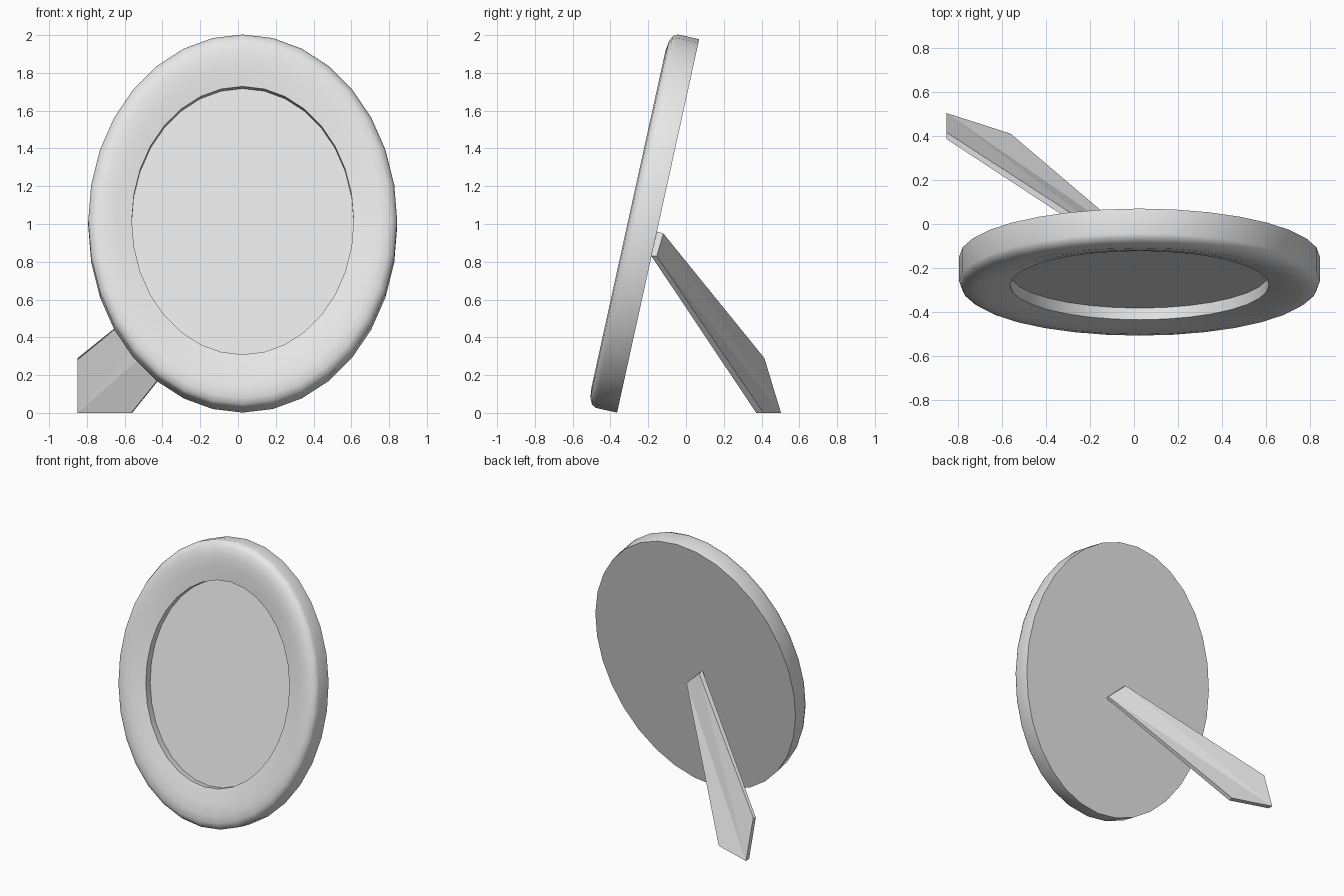
import bpy, bmesh, math

cube = bpy.data.objects.get("Cube")
if cube:
    bpy.data.objects.remove(cube, do_unlink=True)

# One plain grey for every part
grey = bpy.data.materials.new("light_grey")
grey.use_nodes = True
colour = (0.8, 0.8, 0.8, 1)
grey.diffuse_color = colour
grey.node_tree.nodes["Principled BSDF"].inputs["Base Color"].default_value = colour

SIDES = 32
HALF_W, HALF_H = 0.818, 1.012
TILT = math.radians(-12.4)


def finish(name, bm, smooth=False):
    bmesh.ops.recalc_face_normals(bm, faces=bm.faces)
    mesh = bpy.data.meshes.new(name)
    bm.to_mesh(mesh)
    bm.free()
    mesh.materials.append(grey)
    obj = bpy.data.objects.new(name, mesh)
    bpy.context.collection.objects.link(obj)
    if smooth:
        bpy.ops.object.select_all(action="DESELECT")
        obj.select_set(True)
        bpy.context.view_layer.objects.active = obj
        bpy.ops.object.shade_smooth_by_angle(angle=math.radians(40))
    return obj


def lean_back(obj):
    obj.location = (0.025, -0.1475, 0.99)
    obj.rotation_euler.x = TILT


def oval(bm, scale, depth):
    # Oval ring of vertices, depth measured towards the front
    ring = []
    for i in range(SIDES):
        a = math.tau * i / SIDES
        ring.append(bm.verts.new((HALF_W * scale * math.cos(a), -depth,
                                  HALF_H * scale * math.sin(a))))
    return ring


# Oval frame: rounded moulding with a closed back
bm = bmesh.new()
profile = [(1, 0), (1, 0.115), (0.987, 0.139), (0.955, 0.155), (0.9, 0.161),
           (0.82, 0.153), (0.718, 0.134), (0.718, 0.08)]
rings = [oval(bm, s, d) for s, d in profile]
for a, b in zip(rings, rings[1:]):
    for i in range(SIDES):
        j = (i + 1) % SIDES
        bm.faces.new((a[i], a[j], b[j], b[i]))
bm.faces.new(rings[0])
# Recessed picture panel closes the opening
bm.faces.new(rings[-1])
lean_back(finish("oval_frame", bm, smooth=True))

# Slanted stand leg: a thin pointed board from the frame back to the ground
back = [(-0.85, 0.415, 0.29), (-0.85, 0.503, 0), (-0.56, 0.41, 0),
        (0.105, -0.155, 0.83), (-0.025, -0.12, 0.95)]
front = [(-0.85, 0.385, 0.28), (-0.85, 0.465, 0), (-0.565, 0.372, 0),
         (0.1, -0.183, 0.83), (-0.03, -0.153, 0.96)]
bm = bmesh.new()
back_v = [bm.verts.new(p) for p in back]
front_v = [bm.verts.new(p) for p in front]
for v in (back_v, front_v):
    for tri in ((0, 1, 4), (1, 3, 4), (1, 2, 3)):
        bm.faces.new([v[k] for k in tri])
for i in range(5):
    j = (i + 1) % 5
    bm.faces.new((back_v[i], back_v[j], front_v[j], front_v[i]))
finish("stand_leg", bm)
